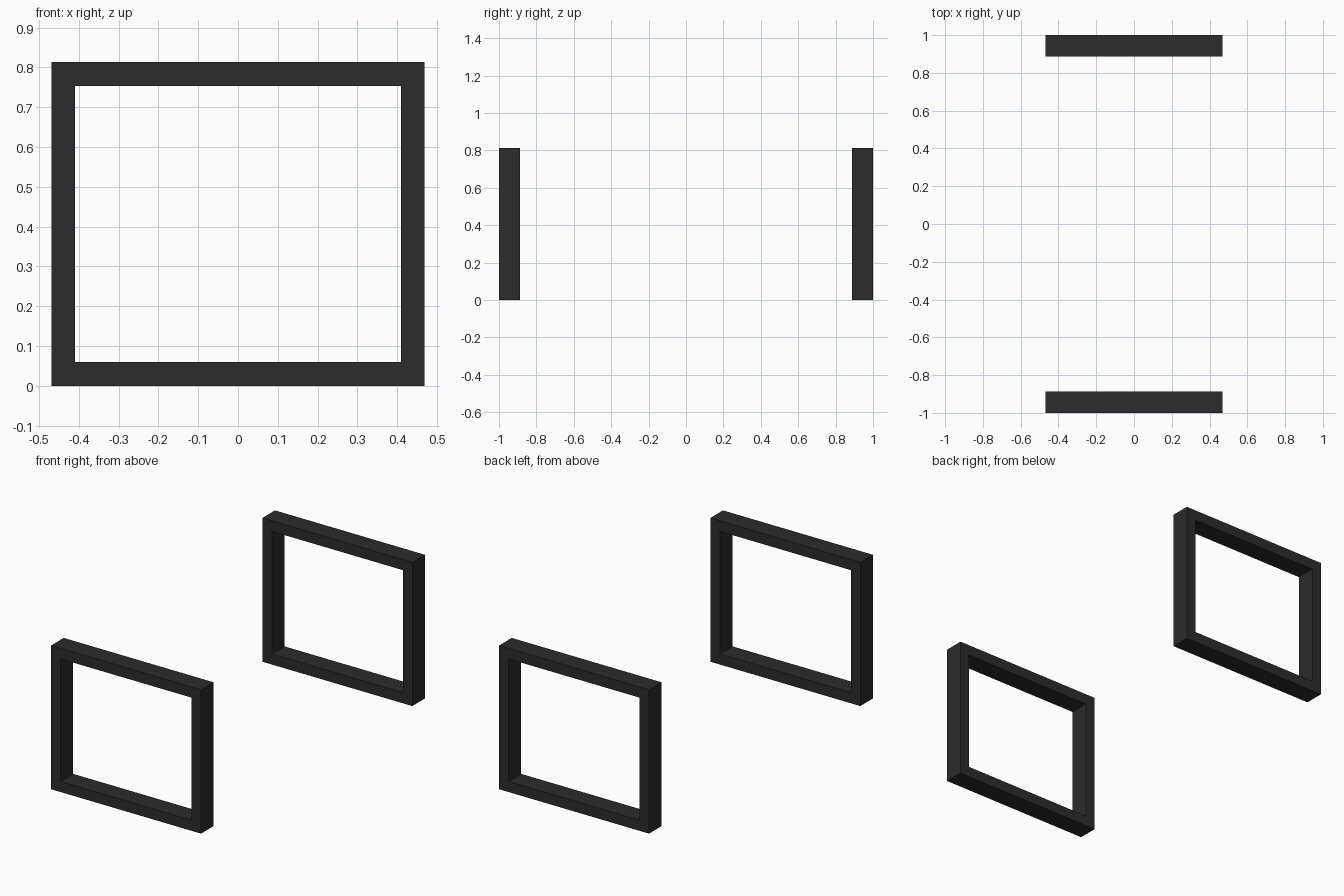
import bpy, bmesh

if "Cube" in bpy.data.objects:
    bpy.data.objects.remove(bpy.data.objects["Cube"])

W, H, T = 0.469, 0.813, 0.06      # half width, height, bar thickness
Y_IN, Y_OUT = 0.888, 1.0          # depth range of each frame

mat = bpy.data.materials.new("dark_metal")
mat.diffuse_color = (0.025, 0.025, 0.025, 1)
mat.use_nodes = True
mat.node_tree.nodes["Principled BSDF"].inputs["Base Color"].default_value = mat.diffuse_color


def leg_frame(name, y0, y1):
    """Closed rectangular loop made of flat bars, from y0 to y1."""
    bm = bmesh.new()

    def loop(inset, y):
        x, lo, hi = W - inset, inset, H - inset
        return [bm.verts.new((px, y, pz))
                for px, pz in ((-x, lo), (x, lo), (x, hi), (-x, hi))]

    # rectangular bar section swept round the four mitred corners
    rings = [loop(0, y0), loop(T, y0), loop(T, y1), loop(0, y1)]
    for a, b in zip(rings, rings[1:] + rings[:1]):
        for i in range(4):
            j = (i + 1) % 4
            bm.faces.new((a[i], a[j], b[j], b[i]))
    bmesh.ops.recalc_face_normals(bm, faces=bm.faces)

    mesh = bpy.data.meshes.new(name)
    bm.to_mesh(mesh)
    bm.free()
    mesh.materials.append(mat)
    bpy.context.collection.objects.link(bpy.data.objects.new(name, mesh))


# front and back frames
leg_frame("front_leg_frame", -Y_OUT, -Y_IN)
leg_frame("back_leg_frame", Y_IN, Y_OUT)
